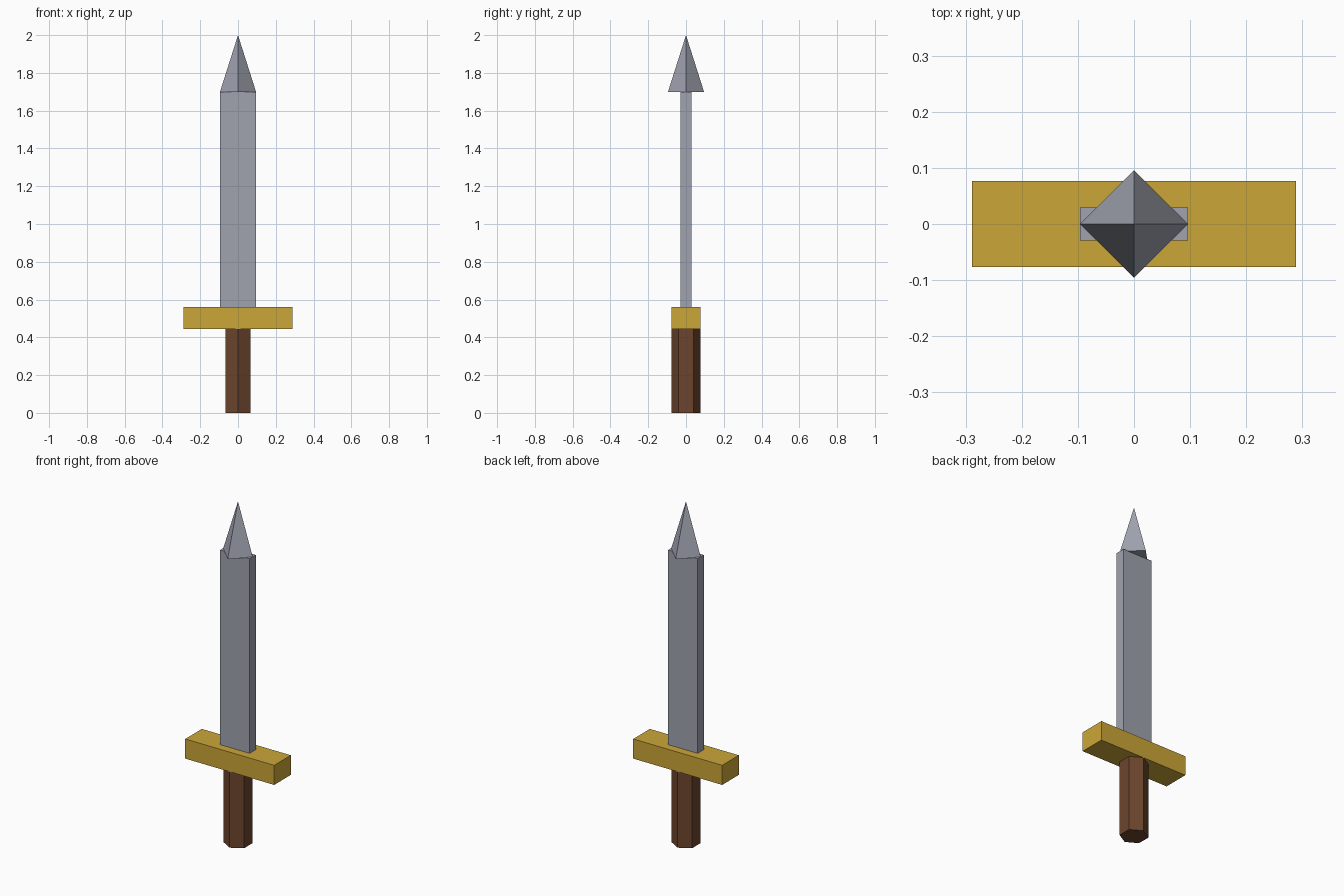
import bpy

if "Cube" in bpy.data.objects:
    bpy.data.objects.remove(bpy.data.objects["Cube"], do_unlink=True)


def material(name, rgb):
    mat = bpy.data.materials.new(name)
    mat.use_nodes = True
    mat.diffuse_color = (*rgb, 1)
    mat.node_tree.nodes["Principled BSDF"].inputs["Base Color"].default_value = (*rgb, 1)
    return mat


def finish(name, mat):
    obj = bpy.context.object
    obj.name = obj.data.name = name
    obj.data.materials.append(mat)
    return obj


def box(name, width, depth, bottom, top, mat):
    bpy.ops.mesh.primitive_cube_add(size=1, location=(0, 0, (bottom + top) / 2))
    obj = finish(name, mat)
    obj.scale = (width, depth, top - bottom)
    bpy.ops.object.transform_apply(location=False, rotation=False, scale=True)


def taper(name, sides, radius, end_radius, bottom, top, mat):
    bpy.ops.mesh.primitive_cone_add(vertices=sides, radius1=radius, radius2=end_radius,
                                    depth=top - bottom, location=(0, 0, (bottom + top) / 2))
    finish(name, mat)


steel = material("steel grey", (0.35, 0.37, 0.43))
gold = material("gold", (0.60, 0.38, 0.04))
wood = material("brown wood", (0.15, 0.06, 0.026))

# Hexagonal grip
taper("grip", 6, 0.077, 0.077, 0, 0.445, wood)
# Crossguard
box("crossguard", 0.577, 0.154, 0.445, 0.56, gold)
# Flat blade and its four-sided point
box("blade", 0.192, 0.058, 0.56, 1.70, steel)
taper("blade_tip", 4, 0.096, 0, 1.698, 2, steel)
